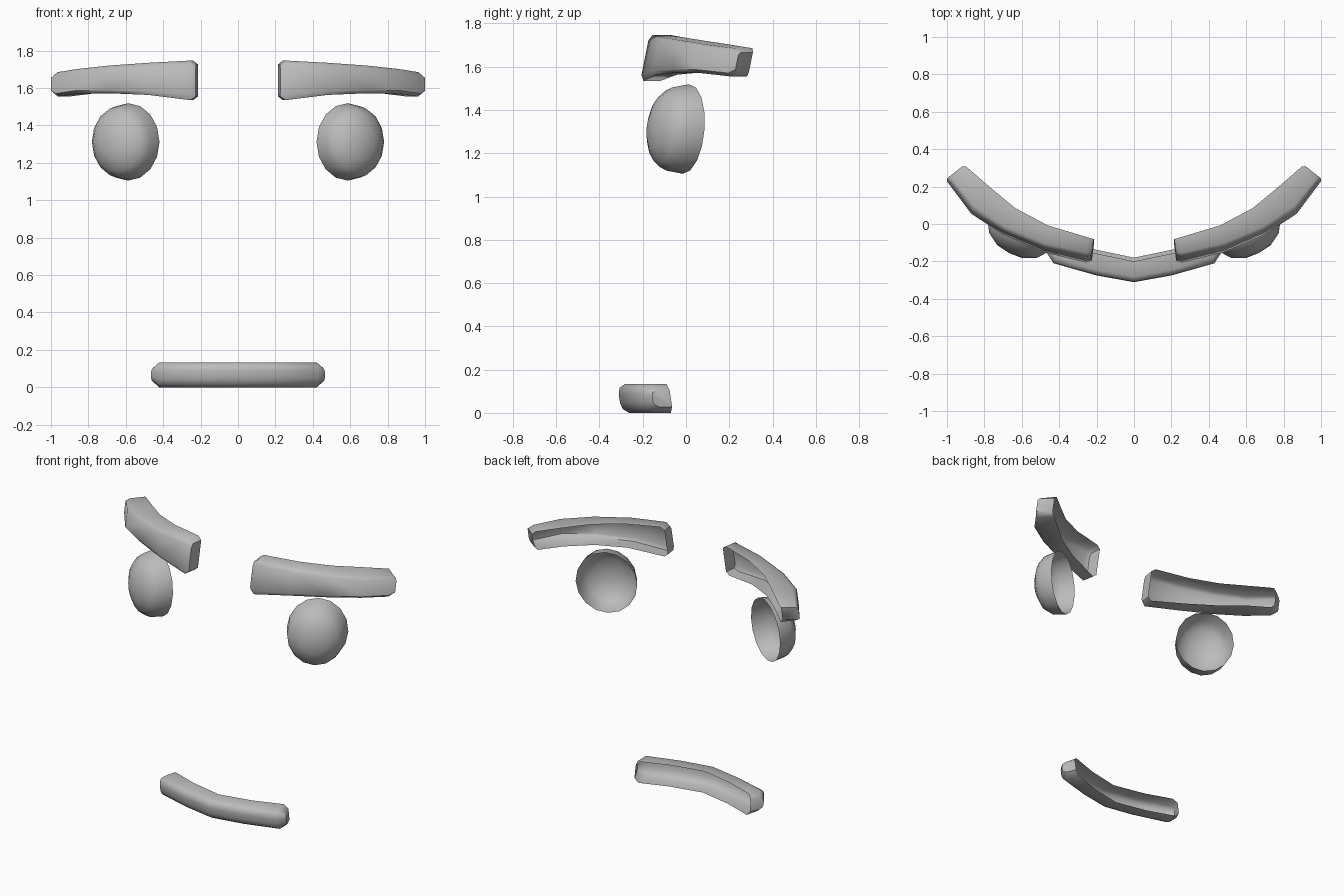
import bpy, math
from mathutils import Vector

if "Cube" in bpy.data.objects:
    bpy.data.objects.remove(bpy.data.objects["Cube"])

grey = bpy.data.materials.new("soft_grey")
grey.diffuse_color = (0.5, 0.5, 0.5, 1)
grey.use_nodes = True
grey.node_tree.nodes["Principled BSDF"].inputs["Base Color"].default_value = grey.diffuse_color


def make_object(name, verts, faces, angle):
    """Half of the part on +x, mirrored to -x."""
    mesh = bpy.data.meshes.new(name)
    mesh.from_pydata(verts, [], faces)
    mesh.materials.append(grey)
    ob = bpy.data.objects.new(name, mesh)
    bpy.context.collection.objects.link(ob)
    mod = ob.modifiers.new("mirror", 'MIRROR')
    mod.use_clip = True
    bpy.ops.object.select_all(action='DESELECT')
    ob.select_set(True)
    bpy.context.view_layer.objects.active = ob
    bpy.ops.object.shade_smooth_by_angle(angle=math.radians(angle))
    return ob


def open_bar(name, stations, section, lean, start_cap, angle):
    """Bar with an open back. Station: back x, y, front x, y, bottom z, top z.
    Section: (depth, height) pairs from the back top round to the back bottom."""
    n = len(section)
    verts, faces = [], []
    for bx, by, fx, fy, z0, z1 in stations:
        for u, v in section:
            dz = (v - 0.5) * (z1 - z0)
            verts.append((bx + (fx - bx) * u,
                          by + (fy - by) * u + lean * dz,
                          (z0 + z1) / 2 + dz))
    for i in range(len(stations) - 1):
        for j in range(n - 1):
            a, b = i * n + j, (i + 1) * n + j
            faces.append((a, a + 1, b + 1, b))
    last = (len(stations) - 1) * n
    faces.append(tuple(range(last, last + n)))
    if start_cap:
        faces.append(tuple(reversed(range(n))))
    return make_object(name, verts, faces, angle)


# Eyebrows: curved tapering bars, hollow from behind
open_bar("eyebrows", [
    (0.215, -0.098, 0.226, -0.182, 1.555, 1.727),
    (0.240, -0.095, 0.256, -0.190, 1.535, 1.747),
    (0.460, -0.025, 0.480, -0.138, 1.563, 1.735),
    (0.635, 0.070, 0.700, -0.045, 1.572, 1.720),
    (0.780, 0.192, 0.870, 0.065, 1.570, 1.702),
    (0.898, 0.295, 0.975, 0.205, 1.555, 1.685),
    (0.917, 0.300, 1.000, 0.235, 1.575, 1.665)],
    [(0, 1), (0.85, 1), (1, 0.88), (1, 0.12), (0.85, 0), (0, 0)],
    0.2, True, 50)

# Mouth: rounded bar bowed forward, hollow from behind
open_bar("mouth", [
    (0, -0.190, 0, -0.308, 0, 0.133),
    (0.215, -0.145, 0.200, -0.272, 0, 0.133),
    (0.400, -0.080, 0.430, -0.207, 0, 0.133),
    (0.425, -0.070, 0.465, -0.155, 0.028, 0.105)],
    [(0, 1), (0.7, 1), (0.93, 0.87), (1, 0.65), (1, 0.35),
     (0.93, 0.13), (0.7, 0), (0, 0)],
    -0.15, False, 50)

# Eyes: shallow oval domes turned outward, open behind
SEG = 16
centre = Vector((0.587, 0, 1.312))
side = Vector((0.889, 0.457, 0))
out = Vector((0.457, -0.889, 0))
verts, faces = [], []
rings = [(1, 0), (0.93, 0.085), (0.76, 0.13), (0.42, 0.165)]


def eye_point(r, depth, t):
    dz = 0.207 * r * math.sin(t)
    return centre + side * (0.188 * r * math.cos(t)) + out * depth + Vector((0, 0.07 * dz, dz))


for r, depth in rings:
    verts += [eye_point(r, depth, 2 * math.pi * k / SEG) for k in range(SEG)]
verts.append(eye_point(0, 0.175, 0))
for i in range(len(rings)):
    for k in range(SEG):
        a, b = i * SEG + k, i * SEG + (k + 1) % SEG
        if i < len(rings) - 1:
            faces.append((a, b, b + SEG, a + SEG))
        else:
            faces.append((a, b, len(verts) - 1))
make_object("eyes", verts, faces, 70)
